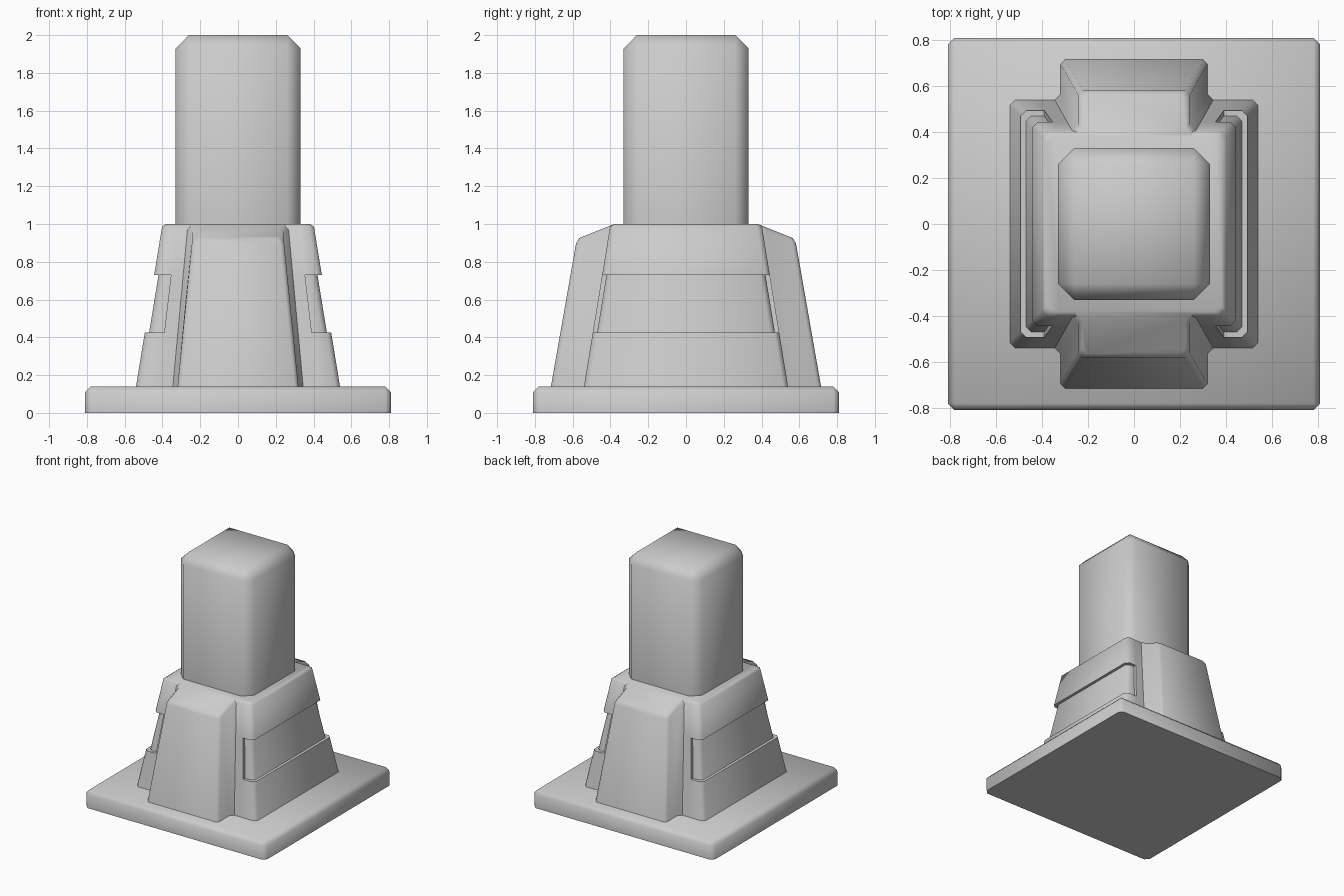
import bpy, bmesh, math

if "Cube" in bpy.data.objects:
    bpy.data.objects.remove(bpy.data.objects["Cube"])


def finish(bm, name):
    bmesh.ops.remove_doubles(bm, verts=bm.verts, dist=1e-5)
    bmesh.ops.recalc_face_normals(bm, faces=bm.faces)
    me = bpy.data.meshes.new(name)
    bm.to_mesh(me)
    bm.free()
    ob = bpy.data.objects.new(name, me)
    bpy.context.collection.objects.link(ob)
    bpy.ops.object.select_all(action='DESELECT')
    ob.select_set(True)
    bpy.context.view_layer.objects.active = ob
    bpy.ops.object.shade_smooth_by_angle(angle=math.radians(50))
    return ob


def block(name, half, z0, z1, chamfer):
    """Square block, every edge chamfered except those around the bottom."""
    bm = bmesh.new()
    bmesh.ops.create_cube(bm, size=1)
    for v in bm.verts:
        v.co = (v.co.x * 2 * half, v.co.y * 2 * half, z0 if v.co.z < 0 else z1)
    edges = [e for e in bm.edges if max(v.co.z for v in e.verts) > z0 + 0.01]
    bmesh.ops.bevel(bm, geom=edges, offset=chamfer, segments=1,
                    affect='EDGES', profile=0.5)
    return finish(bm, name)


def loft(name, rings):
    bm = bmesh.new()
    rows = [[bm.verts.new(p) for p in r] for r in rings]
    n = len(rows[0])
    for a, b in zip(rows, rows[1:]):
        for i in range(n):
            j = (i + 1) % n
            bm.faces.new((a[i], a[j], b[j], b[i]))
    bm.faces.new(rows[0][::-1])
    bm.faces.new(rows[-1])
    return finish(bm, name)


# Tapered body with a recessed band wrapping each side
def body_half(z):
    return 0.54 - 0.163 * (z - 0.14)


def body_ring(z, recess=0.0, inset=0.0):
    h = body_half(z) - inset
    s, c = h - recess, 0.025
    e = 0.39 - 0.117 * (z - 0.43)
    e = min(e, h - 0.04)
    q = [(s, s - c), (s - c, s), (e, s), (e, h)]
    pts = (q + [(-x, y) for x, y in reversed(q)]
           + [(-x, -y) for x, y in q] + [(x, -y) for x, y in reversed(q)])
    return [(x, y, z) for x, y in pts]


loft("tapered_body", [
    body_ring(0.14), body_ring(0.425), body_ring(0.425, 0.023),
    body_ring(0.73, 0.023), body_ring(0.73), body_ring(0.985),
    body_ring(1.0, 0, 0.018)])


# Front and back buttresses with sloped tops and filleted roots
def roof(y):
    return 1.0 - 0.4 * (y - 0.38)


def buttress_ring(bx, by, root, zfun, sign, c=0.02):
    half = [(bx + 0.025, 0.38), (bx + 0.025, root), (bx, root + 0.025),
            (bx, by - c), (bx - c, by)]
    pts = half + [(-x, y) for x, y in reversed(half)]
    return [(x, sign * y, zfun(y)) for x, y in pts]


for name, sign in (("front_buttress", -1), ("back_buttress", 1)):
    loft(name, [
        buttress_ring(0.32, 0.715, 0.54, lambda y: 0.14, sign),
        buttress_ring(0.243, 0.582, 0.405, lambda y: roof(y) - 0.02, sign),
        buttress_ring(0.225, 0.564, 0.395, roof, sign)])

# Base plate and square column
block("base_plate", 0.81, 0.0, 0.14, 0.03)
block("column", 0.33, 0.98, 2.0, 0.07)
